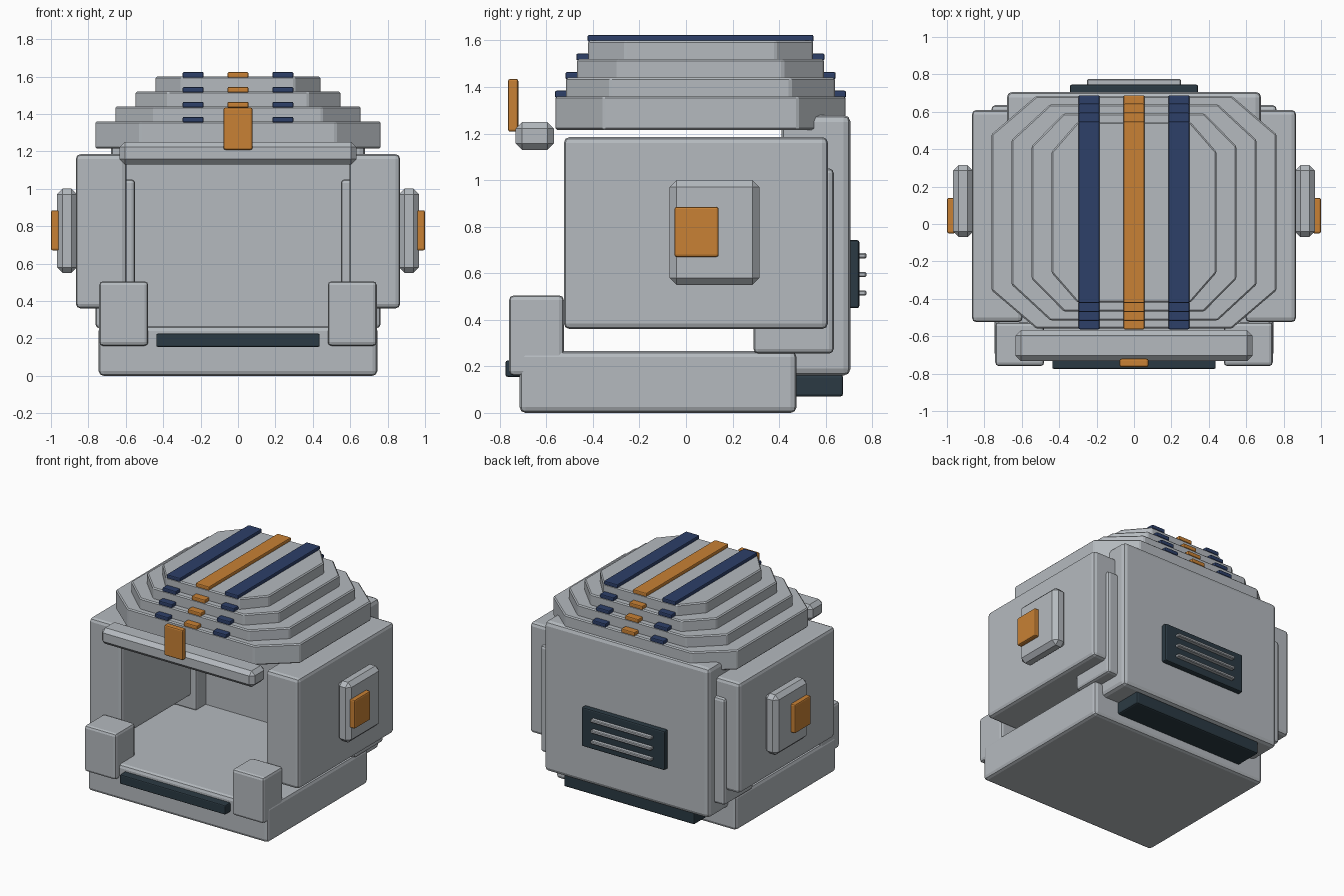
import bpy, bmesh

if "Cube" in bpy.data.objects:
    bpy.data.objects.remove(bpy.data.objects["Cube"])


def material(name, rgb):
    m = bpy.data.materials.new(name)
    m.diffuse_color = (*rgb, 1)
    m.use_nodes = True
    m.node_tree.nodes["Principled BSDF"].inputs["Base Color"].default_value = m.diffuse_color
    return m


GREY = material("light_grey", (0.46, 0.49, 0.52))
BLUE = material("navy_blue", (0.026, 0.05, 0.14))
ORANGE = material("orange", (0.58, 0.22, 0.035))
DARK = material("dark_slate", (0.024, 0.042, 0.056))


def prism(name, outline, z, mat, bevel, segments=2):
    """Vertical prism from an xy outline with bevelled edges."""
    bm = bmesh.new()
    base = bm.faces.new([bm.verts.new((x, y, z[0])) for x, y in outline])
    top = bmesh.ops.extrude_face_region(bm, geom=[base])["geom"]
    for v in top:
        if isinstance(v, bmesh.types.BMVert):
            v.co.z = z[1]
    bmesh.ops.recalc_face_normals(bm, faces=bm.faces)
    me = bpy.data.meshes.new(name)
    bm.to_mesh(me)
    bm.free()
    me.materials.append(mat)
    ob = bpy.data.objects.new(name, me)
    bpy.context.collection.objects.link(ob)
    if bevel:
        mod = ob.modifiers.new("bevel", "BEVEL")
        mod.width = bevel
        mod.segments = segments
        mod.limit_method = "ANGLE"
    return ob


def box(name, x, y, z, mat=GREY, bevel=0.02, segments=2):
    return prism(name, [(x[0], y[0]), (x[1], y[0]), (x[1], y[1]), (x[0], y[1])],
                 z, mat, bevel, segments)


def pair(name, x, *args, **kw):
    """Same box on the right and on the left."""
    box("right_" + name, x, *args, **kw)
    box("left_" + name, (-x[1], -x[0]), *args, **kw)


# Main shell: base, back wall, side walls and posts
box("base", (-0.745, 0.745), (-0.715, 0.475), (0, 0.265), bevel=0.025)
box("back_wall", (-0.68, 0.68), (0.41, 0.707), (0.16, 1.28), bevel=0.03)
pair("side_wall", (0.595, 0.867), (-0.525, 0.61), (0.36, 1.185), bevel=0.025)
pair("rear_post", (0.55, 0.762), (0.29, 0.635), (0.255, 1.05))
pair("front_block", (0.48, 0.742), (-0.76, -0.525), (0.16, 0.505))

# Side pads with orange buttons
pair("side_pad", (0.86, 0.967), (-0.07, 0.315), (0.55, 1.0), bevel=0.03, segments=1)
pair("side_button", (0.955, 1.0), (-0.05, 0.14), (0.67, 0.885), mat=ORANGE, bevel=0.01)

# Front lip, brow and tab
box("front_slot", (-0.437, 0.437), (-0.775, -0.70), (0.155, 0.225), DARK, 0.008)
box("brow", (-0.633, 0.633), (-0.732, -0.568), (1.13, 1.25), bevel=0.028, segments=1)
box("brow_tab", (-0.077, 0.077), (-0.765, -0.72), (1.208, 1.435), ORANGE, 0.01)

# Rear vent and lower bar
box("rear_bar", (-0.54, 0.54), (0.44, 0.675), (0.07, 0.165), DARK, 0.012)
box("vent", (-0.343, 0.343), (0.69, 0.745), (0.45, 0.742), DARK, 0.01)
for i in range(3):
    zc = 0.515 + 0.08 * i
    box(f"vent_slat_{i + 1}", (-0.25, 0.25), (0.74, 0.775), (zc - 0.011, zc + 0.011),
        bevel=0.005, segments=1)

# Stepped octagonal roof, each step with three stripes
steps = [(0.762, -0.56, 0.685, 1.215, 1.36), (0.655, -0.515, 0.64, 1.35, 1.44),
         (0.547, -0.468, 0.592, 1.43, 1.52), (0.441, -0.42, 0.545, 1.51, 1.60)]
for i, (hx, y0, y1, z0, z1) in enumerate(steps, 1):
    cx, cy = 0.315 * hx, 0.165 * (y1 - y0)
    prism(f"roof_step_{i}",
          [(-hx + cx, y0), (hx - cx, y0), (hx, y0 + cy), (hx, y1 - cy),
           (hx - cx, y1), (-hx + cx, y1), (-hx, y1 - cy), (-hx, y0 + cy)],
          (z0, z1), GREY, 0.008, 1)
    for side, xc, mat in (("left", -0.24, BLUE), ("middle", 0, ORANGE), ("right", 0.24, BLUE)):
        box(f"{side}_stripe_{i}", (xc - 0.056, xc + 0.056), (y0 - 0.003, y1 + 0.003),
            (z1 - 0.006, z1 + 0.024), mat, 0.007)
